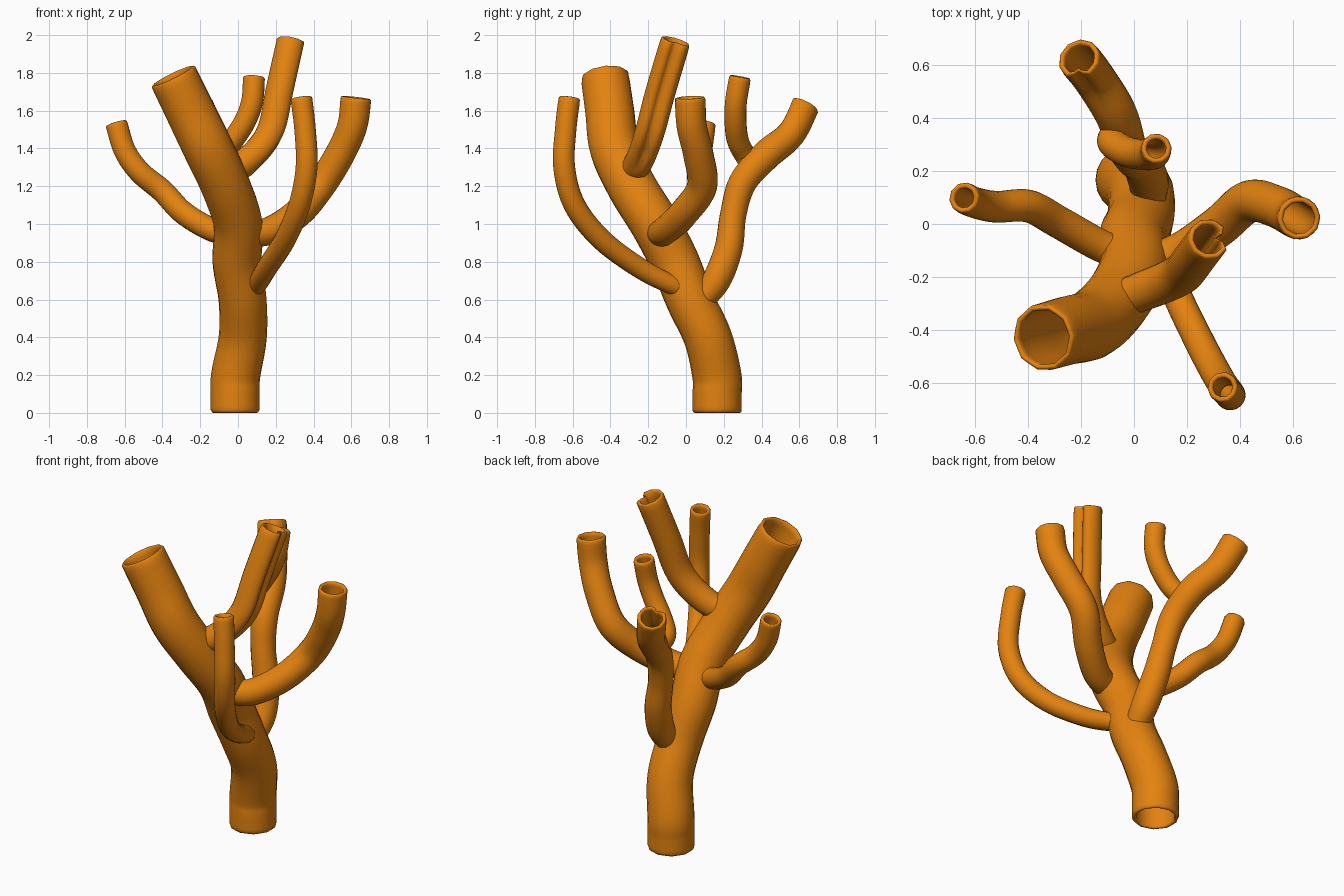
import bpy, bmesh, math
from mathutils import Vector

if "Cube" in bpy.data.objects:
    bpy.data.objects.remove(bpy.data.objects["Cube"])

SIDES = 20
WALL = 0.021
orange = bpy.data.materials.new("orange")
orange.diffuse_color = (0.77, 0.225, 0.005, 1)
orange.use_nodes = True
orange.node_tree.nodes["Principled BSDF"].inputs["Base Color"].default_value = orange.diffuse_color


def smooth_path(pts, steps=6):
    """Catmull-Rom through (x, y, z, radius) points."""
    p = [Vector(q) for q in pts]
    p = [p[0] * 2 - p[1]] + p + [p[-1] * 2 - p[-2]]
    out = []
    for i in range(1, len(p) - 2):
        a, b, c, d = p[i - 1:i + 3]
        for s in range(steps):
            t = s / steps
            out.append(0.5 * (2 * b + (c - a) * t + (2 * a - 5 * b + 4 * c - d) * t * t
                              + (3 * b - a - 3 * c + d) * t ** 3))
    return out + [p[-2]]


def pipe(name, pts, pinch=None, pinch_from=0.2, depth=0.65):
    """Hollow pipe with rounded ten-sided rims; pinch = direction of a folded-in groove at the mouth."""
    path = smooth_path(pts)
    cen = [q.to_3d() for q in path]
    rad = [q[3] for q in path]
    n = len(cen)
    tan = [(cen[min(i + 1, n - 1)] - cen[max(i - 1, 0)]).normalized() for i in range(n)]
    ref = Vector(pinch or (1, 0.1, 0))
    frames = [None] * n
    for i in range(n - 1, -1, -1):                  # carry the frame back from the mouth
        t = tan[i]
        ref = (ref - t * ref.dot(t)).normalized()
        frames[i] = (ref.copy(), t.cross(ref))
    # stations: index, inset from the outer wall, shift along the axis
    st = [(i, 0, 0) for i in range(n)]
    st[0], st[-1] = (0, 0, 0.01), (n - 1, 0, -0.01)
    rim = [(0.004, 0.002), (WALL * 0.6, 0), (WALL, 0.008)]
    st += [(n - 1, w, -s) for w, s in rim]
    st += [(i, WALL, 0) for i in range(n - 2, 0, -1)]
    st += [(0, w, s) for w, s in reversed(rim)]
    bm = bmesh.new()
    rings = []
    for i, inset, sh in st:
        u, v = frames[i]
        f = 0
        if pinch:
            f = depth * min(1, max(0, (i / (n - 1) - pinch_from) / 0.2))
        ring = []
        for k in range(SIDES):
            a = 2 * math.pi * k / SIDES
            off = min(a, 2 * math.pi - a)
            r = (rad[i] - inset) * (1 - f * math.exp(-(off / 0.32) ** 2))
            if i in (0, n - 1) and k % 2:
                r *= 0.96
            ring.append(bm.verts.new(cen[i] + (u * math.cos(a) + v * math.sin(a)) * r
                                     + tan[i] * sh))
        rings.append(ring)
    for j in range(len(rings)):
        a, b = rings[j], rings[(j + 1) % len(rings)]
        for k in range(SIDES):
            m = (k + 1) % SIDES
            bm.faces.new((a[k], a[m], b[m], b[k]))
    bmesh.ops.recalc_face_normals(bm, faces=bm.faces)
    for f in bm.faces:
        f.smooth = True
    me = bpy.data.meshes.new(name)
    bm.to_mesh(me)
    bm.free()
    me.materials.append(orange)
    ob = bpy.data.objects.new(name, me)
    bpy.context.collection.objects.link(ob)
    return ob


# main stem, leaning to the front left
pipe("trunk", [(-.015, .165, 0, .13), (-.015, .165, .1, .13), (-.012, .163, .2, .13),
               (.025, .115, .4, .127), (.024, .02, .6, .127), (-.005, -.06, .8, .13),
               (0, -.165, 1.0, .13), (-.065, -.288, 1.2, .13), (-.158, -.378, 1.4, .132),
               (-.25, -.403, 1.59, .13), (-.345, -.43, 1.785, .128)])
# thin branch to the front right
pipe("front_branch", [(.07, 0, .655, .05), (.1, -.08, .68, .052), (.155, -.25, .77, .055),
                      (.25, -.45, .92, .057), (.325, -.59, 1.1, .058), (.363, -.645, 1.3, .058),
                      (.355, -.637, 1.5, .057), (.335, -.617, 1.67, .058)])
# right branch
pipe("right_branch", [(.03, -.15, .95, .07), (.17, -.11, .965, .075), (.32, -.01, 1.06, .078),
                      (.435, .085, 1.2, .08), (.54, .065, 1.37, .08), (.605, .03, 1.52, .08),
                      (.625, .022, 1.67, .082)])
# tallest branch, folded in along its right side
pipe("tall_branch", [(-.06, -.29, 1.27, .07), (.03, -.255, 1.32, .075), (.12, -.22, 1.4, .077),
                     (.185, -.185, 1.51, .079), (.225, -.135, 1.7, .08), (.285, -.055, 1.97, .08)],
     pinch=(1, .12, 0))
# left branch
pipe("left_branch", [(-.04, -.12, .95, .06), (-.14, -.075, .97, .062), (-.29, .01, 1.06, .062),
                     (-.40, .068, 1.175, .062), (-.52, .065, 1.275, .06), (-.60, .08, 1.39, .059),
                     (-.645, .1, 1.535, .059)])
# rear branch, folded in near its mouth
pipe("rear_branch", [(.055, .07, .58, .06), (.055, .16, .7, .076), (.03, .225, .87, .075),
                     (-.005, .25, 1.05, .07), (-.03, .3, 1.22, .075), (-.07, .42, 1.36, .08),
                     (-.15, .55, 1.475, .08), (-.21, .627, 1.63, .082)],
     pinch=(0, -1, .3), pinch_from=.75, depth=.4)
# twig growing out of the rear branch
pipe("rear_twig", [(-.04, .36, 1.28, .05), (-.085, .315, 1.36, .056), (-.03, .275, 1.44, .058),
                   (.035, .262, 1.54, .058), (.075, .265, 1.65, .058), (.085, .287, 1.78, .058)])
